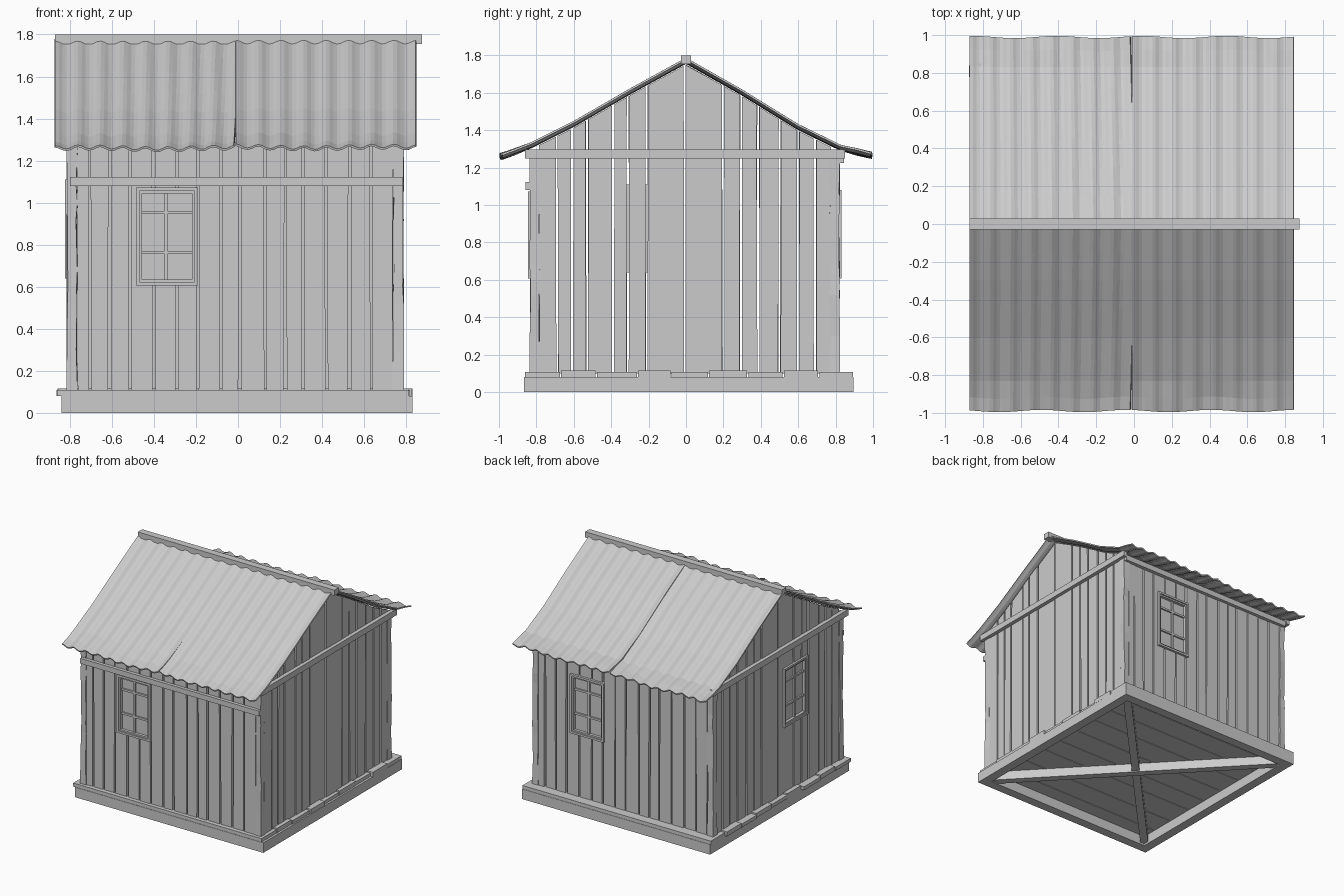
import bpy, bmesh, math, random

if "Cube" in bpy.data.objects:
    bpy.data.objects.remove(bpy.data.objects["Cube"])
random.seed(4)
R = random.uniform


def finish(name, bm):
    bmesh.ops.recalc_face_normals(bm, faces=bm.faces)
    me = bpy.data.meshes.new(name)
    bm.to_mesh(me)
    bm.free()
    ob = bpy.data.objects.new(name, me)
    bpy.context.collection.objects.link(ob)
    return ob


def prism(bm, pts, d0, d1, place):
    """Extrude a 2D outline between two depths; place(u, v, d) gives xyz."""
    a = [bm.verts.new(place(u, v, d0)) for u, v in pts]
    b = [bm.verts.new(place(u, v, d1)) for u, v in pts]
    n = len(pts)
    bm.faces.new(a)
    bm.faces.new(b[::-1])
    for i in range(n):
        j = (i + 1) % n
        bm.faces.new((a[i], b[i], b[j], a[j]))


on_x = lambda u, v, d: (u, d, v)      # front and back walls
on_y = lambda u, v, d: (d, u, v)      # gable walls
flat = lambda u, v, d: (u, v, d)      # plan outlines


def rect(u0, u1, v0, v1):
    return [(u0, v0), (u1, v0), (u1, v1), (u0, v1)]


def bar(name, u0, u1, v0, v1, d0, d1, place):
    bm = bmesh.new()
    prism(bm, rect(u0, u1, v0, v1), d0, d1, place)
    return finish(name, bm)


# Roof slope profiles (distance from ridge, height), front and back
FRONT = [(0, 1.775), (.3, 1.61), (.6, 1.437), (.83, 1.322), (.92, 1.285), (.99, 1.262)]
BACK = [(0, 1.775), (.3, 1.605), (.6, 1.42), (.83, 1.308), (.92, 1.285), (.99, 1.268)]


def roof_z(y):
    prof, y = (FRONT if y < 0 else BACK), abs(y)
    for (a, za), (b, zb) in zip(prof, prof[1:]):
        if y <= b:
            return za + (zb - za) * (y - a) / (b - a)
    return prof[-1][1]


# Ground frame with crossed braces
bar("sill_front", -.84, .83, 0, .08, -.865, -.79, on_x)
bar("sill_back", -.84, .83, 0, .08, .82, .895, on_x)
bar("sill_left", -.79, .82, 0, .08, -.84, -.765, on_y)
bar("sill_right", -.79, .82, 0, .08, .755, .83, on_y)
for name, s in (("floor_brace_a", 1), ("floor_brace_b", -1)):
    bm = bmesh.new()
    w = .028
    prism(bm, [(-.77 - w, -s * .78), (-.77 + w, -s * .78 - s * w),
               (.76 + w, s * .81), (.76 - w, s * .81 + s * w)],
          .012 + .004 * s, .08, flat)
    finish(name, bm)

# Floor boards with uneven ends
bm = bmesh.new()
ys = [-.865, -.67, -.48, -.26, -.08, .12, .33, .52, .71, .895]
for i, (a, b) in enumerate(zip(ys, ys[1:])):
    prism(bm, rect(-.855 + R(-.01, .015), .82 + R(-.01, .012), a + .003, b - .003),
          .08, .108 + .008 * (i % 2), flat)
finish("floor_boards", bm)


# Plank walls
def wall(name, edges, outer, sign, place, top):
    bm = bmesh.new()
    for a, b in zip(edges, edges[1:]):
        g = lambda: R(.003, .009)
        lo, hi = a + g(), b - g()
        tl, tr = a + g(), b - g()
        d = outer - sign * R(0, .007)
        prism(bm, [(lo, .1), (hi, .1), (tr, top(tr)), (tl, top(tl))],
              d, d - sign * .025, place)
    return finish(name, bm)


FX = [-.77, -.705, -.61, -.515, -.4, -.29, -.19, -.08, .01, .13, .225, .31, .42, .53, .635, .74]
GY = [-.79, -.69, -.61, -.53, -.39, -.31, -.21, -.008, .2, .295, .385, .5, .6, .69, .78]
level = lambda u: 1.285
gable = lambda u: roof_z(u) - .024
front = wall("front_wall", FX, -.834, -1, on_x, level)
back = wall("back_wall", [-.025 - x for x in FX[::-1]], .82, 1, on_x, level)
left = wall("left_wall", GY, -.812, -1, on_y, gable)
right = wall("right_wall", GY, .788, 1, on_y, gable)

# Weathered corner posts
for name, x, y in (("post_front_left", -.79, -.808), ("post_front_right", .763, -.808),
                   ("post_back_left", -.79, .795), ("post_back_right", .763, .795)):
    bm = bmesh.new()
    rings = []
    for z in (.1, .3, .52, .6, .68, .92, 1.0, 1.08, 1.285):
        j = 0 if z in (.1, 1.285) else .008
        rings.append([bm.verts.new((x + sx * .027 - sx * R(0, j), y + sy * .029 - sy * R(0, j), z))
                      for sx, sy in ((-1, -1), (1, -1), (1, 1), (-1, 1))])
    bm.faces.new(rings[0])
    bm.faces.new(rings[-1])
    for p, q in zip(rings, rings[1:]):
        for i in range(4):
            bm.faces.new((p[i], p[i - 1], q[i - 1], q[i]))
    finish(name, bm)

# Horizontal rails on all four walls
bar("front_rail", -.8, .785, 1.08, 1.122, -.857, -.83, on_x)
bar("back_rail", -.8, .785, 1.225, 1.27, .815, .845, on_x)
bar("left_gable_rail", -.86, .85, 1.25, 1.298, -.84, -.808, on_y)
bar("right_gable_rail", -.86, .85, 1.25, 1.298, .784, .815, on_y)


# Six-pane windows set into cut openings
def window(name, host, u0, u1, v0, v1, outer, sign, place):
    cut = bar(name + "_cutter", u0 + .01, u1 - .01, v0 + .01, v1 - .01,
              outer - .1, outer + .1, place)
    cut.hide_render = True
    cut.hide_set(True)
    cut.display_type = 'WIRE'
    m = host.modifiers.new("opening", 'BOOLEAN')
    m.object, m.operation, m.solver = cut, 'DIFFERENCE', 'EXACT'
    bm = bmesh.new()
    for inset, w, o, i in ((0, .016, .012, -.035), (.016, .012, .002, -.03)):
        a, b, c, d = u0 + inset, u1 - inset, v0 + inset, v1 - inset
        for r in (rect(a, a + w, c, d), rect(b - w, b, c, d),
                  rect(a + w, b - w, c, c + w), rect(a + w, b - w, d - w, d)):
            prism(bm, r, outer + sign * o, outer + sign * i, place)
    finish(name + "_frame", bm)
    bm = bmesh.new()
    mid, e, h = (u0 + u1) / 2 - .005, .028, v1 - v0
    prism(bm, rect(mid - .008, mid + .008, v0 + e, v1 - e),
          outer - sign * .006, outer - sign * .024, place)
    for t in (.335, .745):
        v = v0 + h * t
        for a, b in ((u0 + e, mid - .008), (mid + .008, u1 - e)):
            prism(bm, rect(a, b, v - .008, v + .008),
                  outer - sign * .008, outer - sign * .024, place)
    finish(name + "_glazing_bars", bm)
    bar(name + "_glass", u0 + .02, u1 - .02, v0 + .02, v1 - .02,
        outer - sign * .02, outer - sign * .026, place)


window("front_window", front, -.485, -.19, .607, 1.072, -.834, -1, on_x)
window("back_window", back, .15, .45, .607, 1.08, .82, 1, on_x)
window("left_window", left, -.375, -.075, .64, 1.11, -.812, -1, on_y)


# Corrugated roof sheets, two per slope, split towards the eaves
def sheet(name, prof, s, is_left):
    bm = bmesh.new()
    n = 48
    dist = [0, .15, .3, .45, .6, .72, .83, .92, .99]
    grid = []
    for k, d in enumerate(dist):
        t = d / .99
        x0, x1 = (-.87, .005 - .026 * t) if is_left else (-.01, .845)
        row = []
        for i in range(n + 1):
            x = x0 + (x1 - x0) * i / n
            z = roof_z(s * d) + .009 * math.cos(2 * math.pi * (x + .01) / .1075)
            y = d
            if k >= len(dist) - 2:
                z += .004 * math.sin(9 * x + k)
                y += .006 * math.sin(14 * x + s)
            if not is_left:
                z += .004
            row.append(bm.verts.new((x, s * y, z)))
        grid.append(row)
    for p, q in zip(grid, grid[1:]):
        for i in range(n):
            bm.faces.new((p[i], p[i + 1], q[i + 1], q[i]))
    ob = finish(name, bm)
    if ob.data.polygons[0].normal.z < 0:
        ob.data.flip_normals()
    m = ob.modifiers.new("thickness", 'SOLIDIFY')
    m.thickness, m.offset = .01, -1


for side, prof, s in (("front", FRONT, -1), ("back", BACK, 1)):
    sheet(side + "_roof_sheet_left", prof, s, True)
    sheet(side + "_roof_sheet_right", prof, s, False)

# Ridge beam
bar("ridge_beam", -.87, .875, 1.755, 1.8, -.028, .028, on_x)
